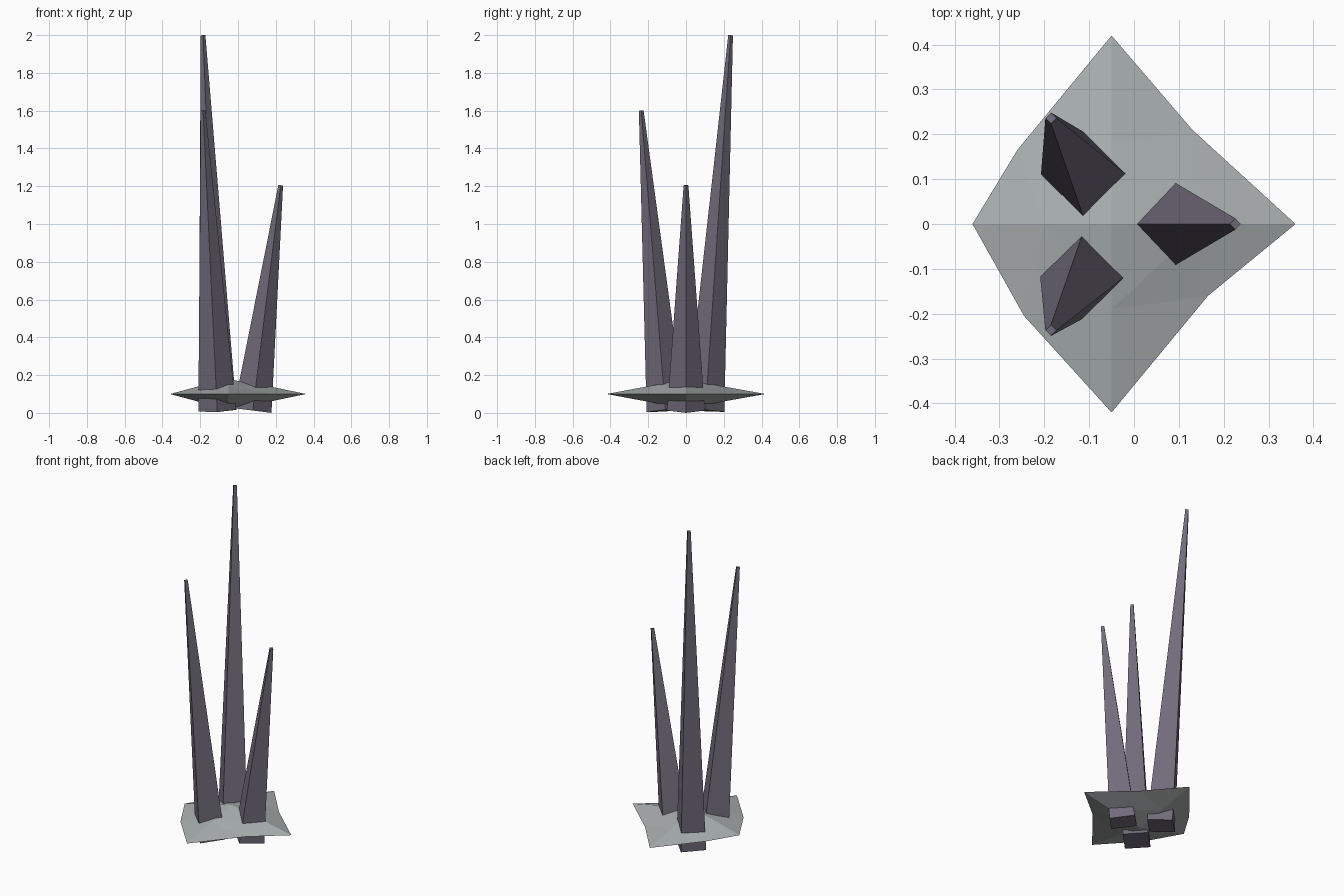
import bpy, bmesh
from math import pi
from mathutils import Vector, Matrix

if "Cube" in bpy.data.objects:
    bpy.data.objects.remove(bpy.data.objects["Cube"])


def material(name, rgb):
    m = bpy.data.materials.new(name)
    m.diffuse_color = (*rgb, 1)
    m.use_nodes = True
    m.node_tree.nodes["Principled BSDF"].inputs["Base Color"].default_value = m.diffuse_color
    return m


def add_object(name, bm, mat):
    bmesh.ops.recalc_face_normals(bm, faces=bm.faces)
    me = bpy.data.meshes.new(name)
    bm.to_mesh(me)
    bm.free()
    me.materials.append(mat)
    ob = bpy.data.objects.new(name, me)
    bpy.context.collection.objects.link(ob)
    return ob


crystal = material("crystal", (0.17, 0.15, 0.20))
stone = material("stone", (0.40, 0.43, 0.43))


# Four-sided tapered spikes leaning outwards
def spike(name, foot, tip):
    foot, tip = Vector(foot), Vector(tip)
    axis = tip - foot
    bm = bmesh.new()
    bmesh.ops.create_cone(bm, cap_ends=True, segments=4, radius1=0.1,
                          radius2=0.0125, depth=axis.length)
    for v in bm.verts:
        if abs(abs(v.co.x) - abs(v.co.y)) < 1e-4:   # keep corners on the axes
            v.co = Matrix.Rotation(pi / 4, 3, 'Z') @ v.co
    turn = Vector((0, 0, 1)).rotation_difference(axis).to_matrix().to_4x4()
    bm.transform(Matrix.Translation((foot + tip) / 2) @ turn)
    add_object(name, bm, crystal)


spike("tall_spike", (-0.108, 0.103, 0.012), (-0.185, 0.236, 1.999))
spike("middle_spike", (-0.11, -0.109, 0.012), (-0.185, -0.237, 1.60))
spike("short_spike", (0.078, 0, 0.0125), (0.226, 0, 1.205))

# Flattened rock: irregular eight-point rim, ring of four ridge points, apex
bm = bmesh.new()
rim_points = [(0.36, 0), (0.13, 0.21), (-0.05, 0.42), (-0.26, 0.165),
              (-0.36, 0), (-0.245, -0.205), (-0.05, -0.42), (0.165, -0.16)]
rim = [bm.verts.new((x, y, 0.1)) for x, y in rim_points]
ridge_points = [(0.155, 0), (-0.05, 0.18), (-0.2, 0), (-0.05, -0.19)]
for side in (1, -1):
    ridge = [bm.verts.new((x, y, 0.1 + side * 0.043)) for x, y in ridge_points]
    apex = bm.verts.new((-0.05, 0, 0.1 + side * 0.078))
    for i in range(4):
        a, b = ridge[i], ridge[(i + 1) % 4]
        c, d = rim[2 * i], rim[2 * i + 1]
        e = rim[(2 * i + 2) % 8]
        for tri in ((a, c, d), (a, d, b), (b, d, e), (a, b, apex)):
            bm.faces.new(tri)
add_object("rock_base", bm, stone)
